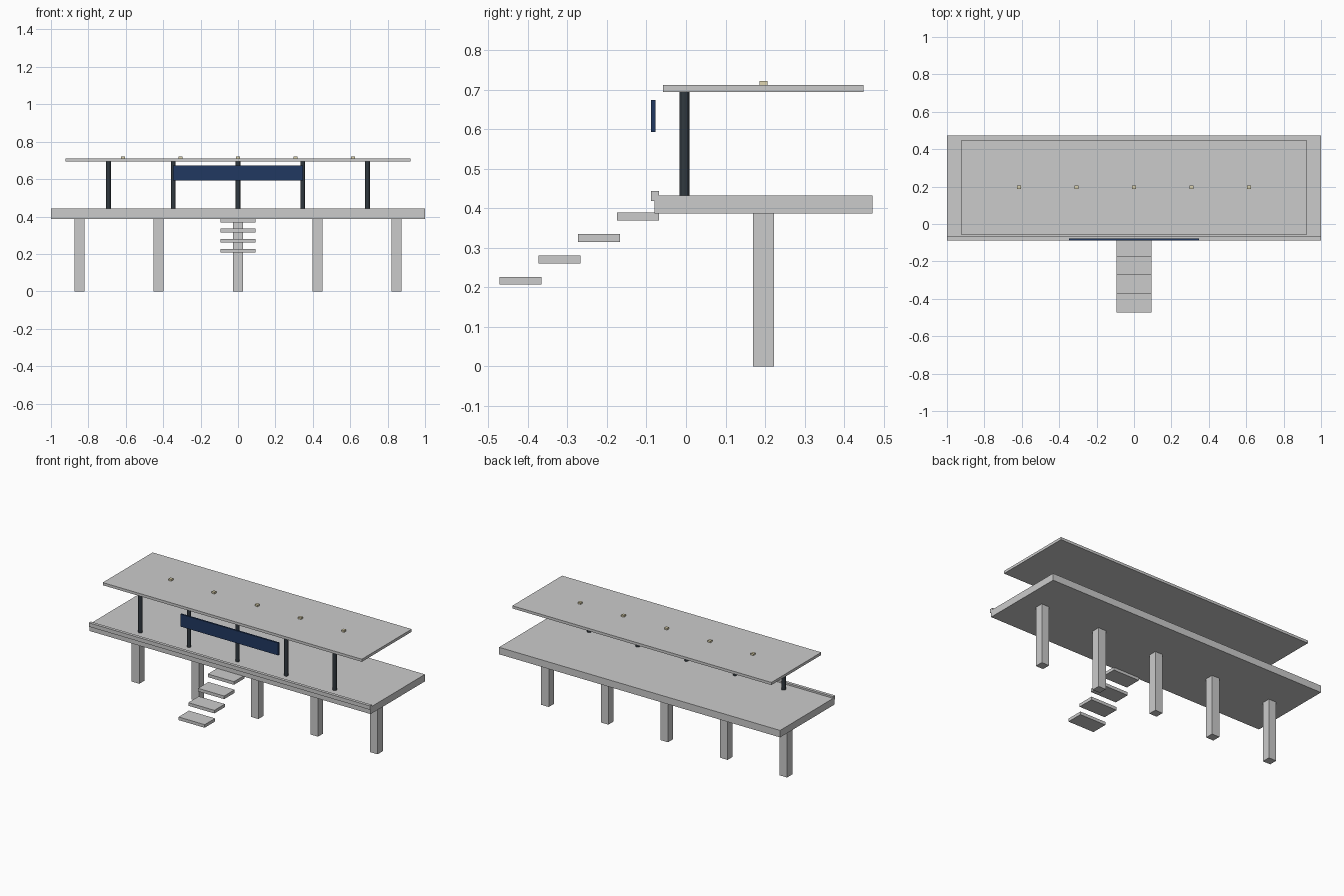
import bpy

if "Cube" in bpy.data.objects:
    bpy.data.objects.remove(bpy.data.objects["Cube"])


def material(name, rgb):
    m = bpy.data.materials.new(name)
    m.diffuse_color = (*rgb, 1)
    m.use_nodes = True
    m.node_tree.nodes["Principled BSDF"].inputs["Base Color"].default_value = m.diffuse_color
    return m


def finish(name, mat):
    ob = bpy.context.object
    ob.name = name
    if mat:
        ob.data.materials.append(mat)
    return ob


def box(name, x, y, z, mat=None):
    """Box from (min, max) ranges on each axis."""
    bpy.ops.mesh.primitive_cube_add(size=1, location=[sum(r) / 2 for r in (x, y, z)])
    ob = bpy.context.object
    ob.scale = [r[1] - r[0] for r in (x, y, z)]
    bpy.ops.object.transform_apply(location=False, rotation=False, scale=True)
    return finish(name, mat)


def post(name, x, y, z, radius, mat):
    bpy.ops.mesh.primitive_cylinder_add(vertices=12, radius=radius, depth=z[1] - z[0],
                                        location=(x, y, sum(z) / 2))
    return finish(name, mat)


navy = material("sign_navy", (0.015, 0.04, 0.12))
steel = material("dark_steel", (0.03, 0.04, 0.05))
cream = material("lamp_cream", (0.75, 0.68, 0.45))

# Platform slab and raised front edge
box("platform_deck", (-1, 1), (-0.08, 0.472), (0.387, 0.432))
box("platform_front_edge", (-1, 1), (-0.088, -0.068), (0.418, 0.443))

# Canopy roof
box("canopy_roof", (-0.922, 0.922), (-0.058, 0.449), (0.694, 0.711))

# Repeated piers, canopy posts and roof lamps
for i in range(-2, 3):
    px, lx = i * 0.424, i * 0.3075
    box(f"pier_{i + 3}", (px - 0.027, px + 0.027), (0.169, 0.222), (0, 0.39))
    post(f"canopy_post_{i + 3}", i * 0.346, -0.004, (0.43, 0.696), 0.0125, steel)
    box(f"roof_lamp_{i + 3}", (lx - 0.01, lx + 0.01), (0.186, 0.206), (0.7, 0.722), cream)

# Blank name board
box("sign_board", (-0.348, 0.348), (-0.088, -0.077), (0.593, 0.673), navy)

# Floating stair treads
for i in range(4):
    y, z = -0.174 - i * 0.0993, 0.389 - i * 0.0542
    box(f"stair_tread_{i + 1}", (-0.093, 0.093), (y, y + 0.106), (z - 0.02, z))
